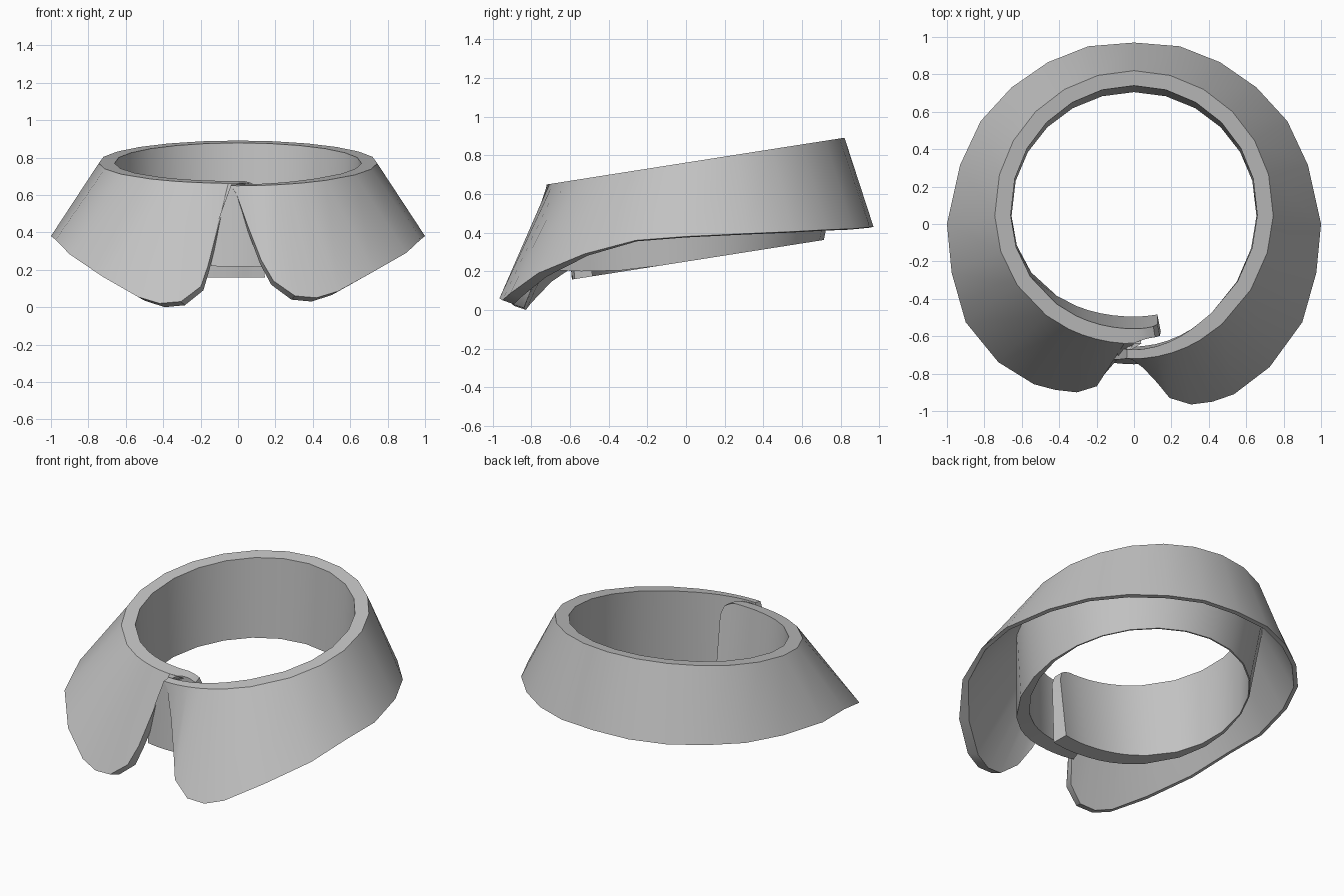
import bpy, bmesh, math
from mathutils import Vector

if "Cube" in bpy.data.objects:
    bpy.data.objects.remove(bpy.data.objects["Cube"])

cloth = bpy.data.materials.new("grey cloth")
cloth.diffuse_color = (0.54, 0.54, 0.54, 1)
cloth.use_nodes = True
cloth.node_tree.nodes["Principled BSDF"].inputs["Base Color"].default_value = cloth.diffuse_color

# Half of the flap hem from centre back to the front edge: rim angle, x, y, z
HEM = [(0, 0, .97, .43), (15, .245, .95, .428), (30, .46, .865, .42),
       (45, .655, .73, .415), (60, .82, .55, .405), (75, .93, .315, .395),
       (92, 1, 0, .38), (107, .975, -.26, .36), (123, .9, -.525, .29),
       (141, .725, -.765, .19), (152, .535, -.91, .085), (158, .42, -.95, .05),
       (164, .305, -.965, .06), (170, .19, -.93, .14), (176, .125, -.85, .25),
       (180, .05, -.77, .44), (183, -.01, -.725, .61)]


def ramp(v, a, b):
    t = max(0, min(1, (v - a) / (b - a)))
    return t * t * (3 - 2 * t)


def ring(phi, side, rx, ry, cy, shift):
    """Plan point; the right side runs in front of the left at the overlap."""
    a = math.radians(phi)
    return side * rx * math.sin(a), cy + ry * math.cos(a) - side * shift * ramp(phi, 90, 180)


def rim(phi, side, inner):
    x, y = ring(phi, side, *((.66, .67, .07, .04) if inner else (.745, .75, .07, .04)))
    return Vector((x, y, .762 + .157 * y))


def foot(phi, side, inner):
    # The band is thin at the back and thicker towards the front
    t = 0 if inner else .008 + .087 * ramp(phi, 70, 165)
    x, y = ring(phi, side, .655 + t, .64 + t, .065, .08)
    lift = .085 * ramp(phi, 110, 180) if side > 0 else 0
    return Vector((x, y, .25 + .157 * y + lift))


def stand_section(phi, side):
    g, a = rim(phi, side, True), rim(phi, side, False)
    e, f = foot(phi, side, False), foot(phi, side, True)
    # Overlapping tabs with a rounded top corner
    if side > 0:
        g = g.lerp(a, .4 * ramp(phi, 140, 180))
        drop = {186: .25, 189: .5, 191: .75}.get(phi, 0)
    else:
        a = a.lerp(g, .3 * ramp(phi, 178, 186))
        drop = {186: .02, 189: .06, 191: .18}.get(phi, 0)
    return [g.lerp(f, drop), a.lerp(e, drop), e, f]


def flap_section(row, side):
    phi, x, y, z = row
    w = ramp(phi, 110, 150)
    if side < 0:
        x += .045 * ramp(phi, 166, 180)
        y += .065 * ramp(phi, 125, 162) - .025 * ramp(phi, 168, 178)
        z += .06 * ramp(phi, 176, 180) - .03 * w
    a = rim(phi, side, False)
    b = Vector((side * x, y, z))
    inward = Vector((-b.x, -b.y, 0)).normalized()
    c = b + inward * (.025 + .04 * w * (1 - .6 * ramp(phi, 168, 178)))
    c.z -= .005 + .015 * w
    k = a + Vector((-a.x, -a.y, 0)).normalized() * .045 - Vector((0, 0, .03))
    return [a, b, c, k]


def sweep(name, sections):
    """Closed four-sided section swept along stations, capped at both ends."""
    bm = bmesh.new()
    rows = [[bm.verts.new(p) for p in s] for s in sections]
    for r, s in zip(rows, rows[1:]):
        for i in range(4):
            j = (i + 1) % 4
            bm.faces.new((r[i], r[j], s[j], s[i]))
    bm.faces.new(rows[0])
    bm.faces.new(rows[-1][::-1])
    bmesh.ops.recalc_face_normals(bm, faces=bm.faces)
    mesh = bpy.data.meshes.new(name)
    bm.to_mesh(mesh)
    bm.free()
    mesh.materials.append(cloth)
    ob = bpy.data.objects.new(name, mesh)
    bpy.context.collection.objects.link(ob)
    bpy.ops.object.select_all(action='DESELECT')
    ob.select_set(True)
    bpy.context.view_layer.objects.active = ob
    bpy.ops.object.shade_smooth_by_angle(angle=math.radians(35))
    low = min(v.co.z for v in mesh.vertices)
    return ob, low


# Upright neck band with overlapping front tabs
angles = [r[0] for r in HEM] + [186, 189, 191]
stand, _ = sweep("collar_stand",
                 [stand_section(p, -1) for p in reversed(angles)] +
                 [stand_section(p, 1) for p in angles[1:]])

# Turned-down flap with two rounded points
flap, low = sweep("collar_flap",
                  [flap_section(r, -1) for r in reversed(HEM)] +
                  [flap_section(r, 1) for r in HEM[1:]])

# Rest the lowest point on the ground
for ob in (stand, flap):
    for v in ob.data.vertices:
        v.co.z -= low
